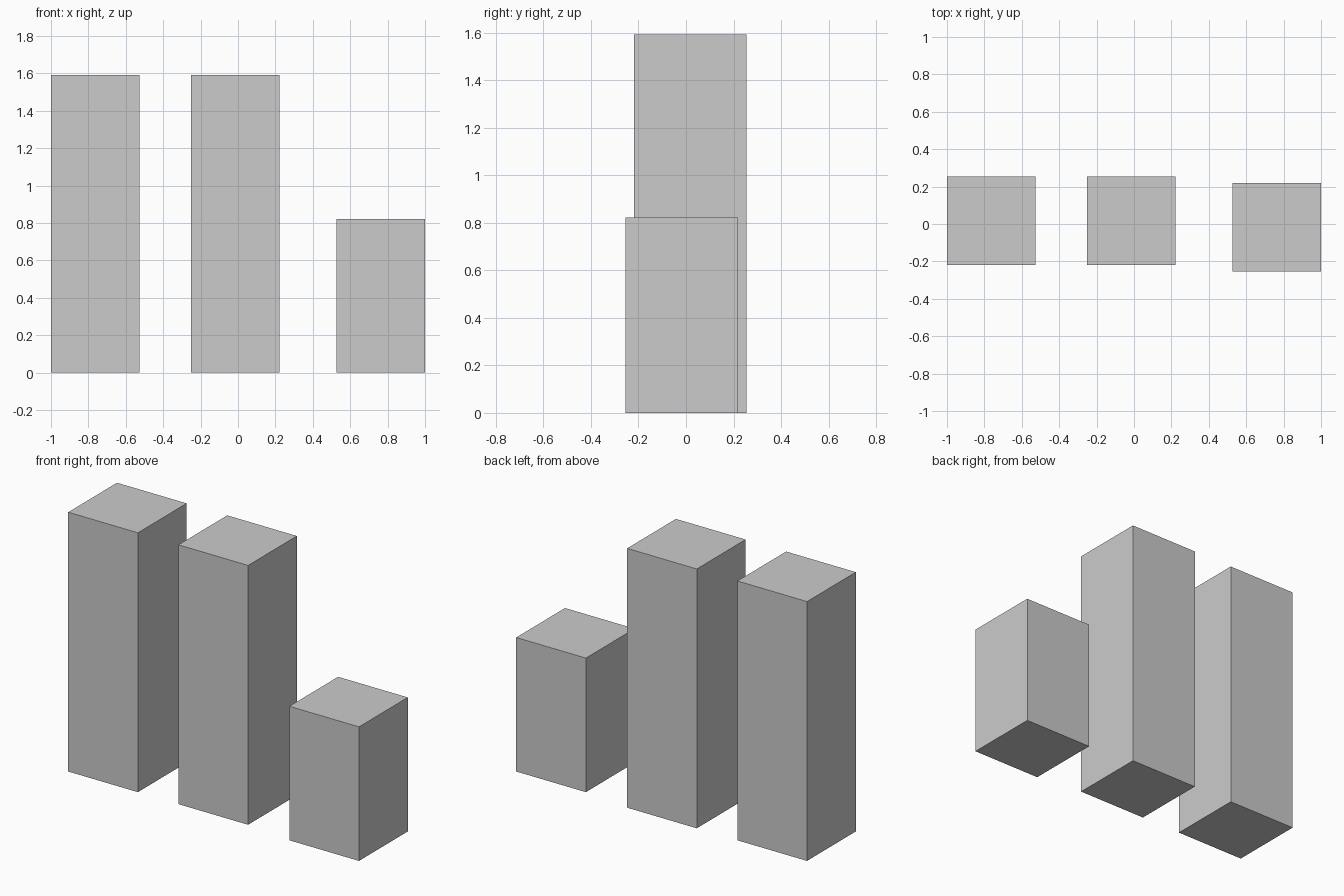
import bpy
import bmesh
from mathutils import Matrix, Vector

if "Cube" in bpy.data.objects:
    bpy.data.objects.remove(bpy.data.objects["Cube"])

WIDTH = 0.473  # square footprint shared by all pillars


def pillar(name, x, y, height):
    """Square pillar standing on z = 0."""
    bm = bmesh.new()
    bmesh.ops.create_cube(bm, size=1)
    bmesh.ops.translate(bm, verts=bm.verts, vec=Vector((0, 0, 0.5)))
    bmesh.ops.transform(bm, verts=bm.verts,
                        matrix=Matrix.Diagonal((WIDTH, WIDTH, height, 1)))
    mesh = bpy.data.meshes.new(name)
    bm.to_mesh(mesh)
    bm.free()
    obj = bpy.data.objects.new(name, mesh)
    obj.location = (x, y, 0)
    bpy.context.collection.objects.link(obj)


# Two tall pillars and a short one set slightly forward
pillar("tall_pillar_left", -0.7635, 0.018, 1.592)
pillar("tall_pillar_middle", -0.0150, 0.018, 1.592)
pillar("short_pillar_right", 0.7635, -0.018, 0.823)
